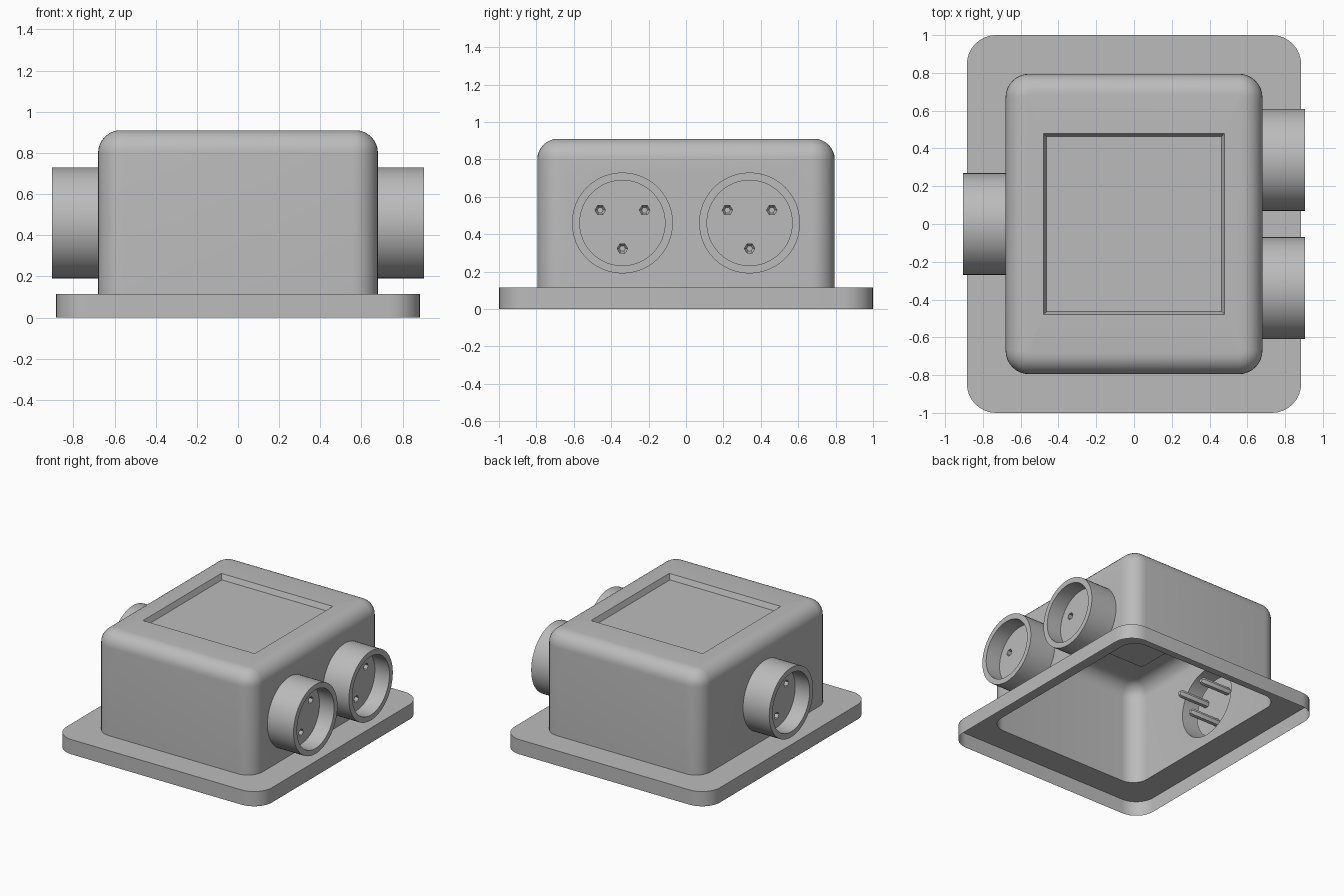
import bpy, bmesh, math

if "Cube" in bpy.data.objects:
    bpy.data.objects.remove(bpy.data.objects["Cube"])

grey = bpy.data.materials.new("housing grey")
grey.diffuse_color = (0.5, 0.5, 0.5, 1)
grey.use_nodes = True
grey.node_tree.nodes["Principled BSDF"].inputs["Base Color"].default_value = grey.diffuse_color

WALL_X, WALL_Y, BASE_Z, TOP_Z = 0.68, 0.795, 0.115, 0.91
AXIS_Z, TUBE_R, BORE_R = 0.46, 0.27, 0.228
CORNER, FILLET = 0.125, 0.11


def rounded_rect(hx, hy, r, z, seg=8):
    """Points of a rounded rectangle, corner by corner."""
    pts = []
    for i, (sx, sy) in enumerate([(1, 1), (-1, 1), (-1, -1), (1, -1)]):
        for k in range(seg + 1):
            a = math.pi / 2 * (i + k / seg)
            pts.append((sx * (hx - r) + r * math.cos(a), sy * (hy - r) + r * math.sin(a), z))
    return pts


def circle(x, y, z, r, n):
    """Circle facing along x."""
    return [(x, y + r * math.cos(2 * math.pi * i / n), z + r * math.sin(2 * math.pi * i / n))
            for i in range(n)]


def verts(bm, pts):
    return [bm.verts.new(p) for p in pts]


def loop_edges(bm, ring):
    out = []
    for a, b in zip(ring, ring[1:] + ring[:1]):
        out.append(bm.edges.get((a, b)) or bm.edges.new((a, b)))
    return out


def skin(bm, rings):
    """Join successive rings with quads."""
    for lo, hi in zip(rings, rings[1:]):
        n = len(lo)
        for i in range(n):
            j = (i + 1) % n
            bm.faces.new((lo[i], lo[j], hi[j], hi[i]))


def fill(bm, loops, normal):
    """Flat fill of an outline with holes."""
    edges = [e for ring in loops for e in loop_edges(bm, ring)]
    bmesh.ops.triangle_fill(bm, edges=edges, use_beauty=True, normal=normal)


def finish(bm, name):
    bmesh.ops.recalc_face_normals(bm, faces=bm.faces[:])
    me = bpy.data.meshes.new(name)
    bm.to_mesh(me)
    bm.free()
    me.materials.append(grey)
    ob = bpy.data.objects.new(name, me)
    bpy.context.collection.objects.link(ob)
    bpy.ops.object.select_all(action='DESELECT')
    ob.select_set(True)
    bpy.context.view_layer.objects.active = ob
    bpy.ops.object.shade_smooth_by_angle(angle=math.radians(35))
    return ob


# Flange: thin skirt and top sheet, open underneath
bm = bmesh.new()
skin(bm, [verts(bm, rounded_rect(0.885, 1.0, 0.155, 0)),
          verts(bm, rounded_rect(0.885, 1.0, 0.155, BASE_Z)),
          verts(bm, rounded_rect(WALL_X, WALL_Y, CORNER, BASE_Z))])
finish(bm, "flange")

# Body shell: walls, rounded top edge, open underneath
bm = bmesh.new()
rings = [verts(bm, rounded_rect(WALL_X, WALL_Y, CORNER, BASE_Z))]
for k in range(9):
    a = math.pi / 2 * k / 8
    inset = FILLET * (1 - math.cos(a))
    z = TOP_Z - FILLET + FILLET * math.sin(a)
    rings.append(verts(bm, rounded_rect(WALL_X - inset, WALL_Y - inset, CORNER - inset, z)))
skin(bm, rings)

# Square recess in the lid
square = [(1, 1), (-1, 1), (-1, -1), (1, -1)]
lip = verts(bm, [(0.48 * x, 0.48 * y, TOP_Z) for x, y in square])
floor = verts(bm, [(0.463 * x, 0.463 * y, TOP_Z - 0.04) for x, y in square])
skin(bm, [lip, floor])
bm.faces.new(floor)
fill(bm, [rings[-1], lip], (0, 0, 1))

# Round openings in the side walls, behind the sockets
for side, ys in ((1, (-0.34, 0.34)), (-1, (0,))):
    wall = next(f for f in bm.faces if abs(f.normal.x) >= 0 and len(f.verts) == 4
                and all(abs(v.co.x - side * WALL_X) < 1e-4 for v in f.verts))
    outline = list(wall.verts)
    bmesh.ops.delete(bm, geom=[wall], context='FACES_ONLY')
    holes = [verts(bm, circle(side * WALL_X, y, AXIS_Z, TUBE_R, 48)) for y in ys]
    fill(bm, [outline] + holes, (side, 0, 0))
finish(bm, "body")


# Sockets: tube, recessed disc and three blind pin sleeves
def socket(name, side, y):
    bm = bmesh.new()
    disc_x = 0.78
    tube = [verts(bm, circle(side * x, y, AXIS_Z, r, 48)) for x, r in
            ((WALL_X, TUBE_R), (0.905, TUBE_R), (0.905, BORE_R), (disc_x, BORE_R))]
    skin(bm, tube)
    mouths = []
    for deg in (30, 150, 270):
        a = math.radians(deg)
        py, pz = y + 0.137 * math.cos(a), AXIS_Z + 0.137 * math.sin(a)
        sleeve = [verts(bm, circle(side * x, py, pz, r, 6)) for x, r in
                  ((disc_x, 0.028), (disc_x - 0.24, 0.028), (disc_x - 0.255, 0.016))]
        skin(bm, sleeve)
        bm.faces.new(sleeve[-1])
        mouths.append(sleeve[0])
    fill(bm, [tube[-1]] + mouths, (side, 0, 0))
    finish(bm, name)


socket("right_front_socket", 1, -0.34)
socket("right_back_socket", 1, 0.34)
socket("left_socket", -1, 0)
